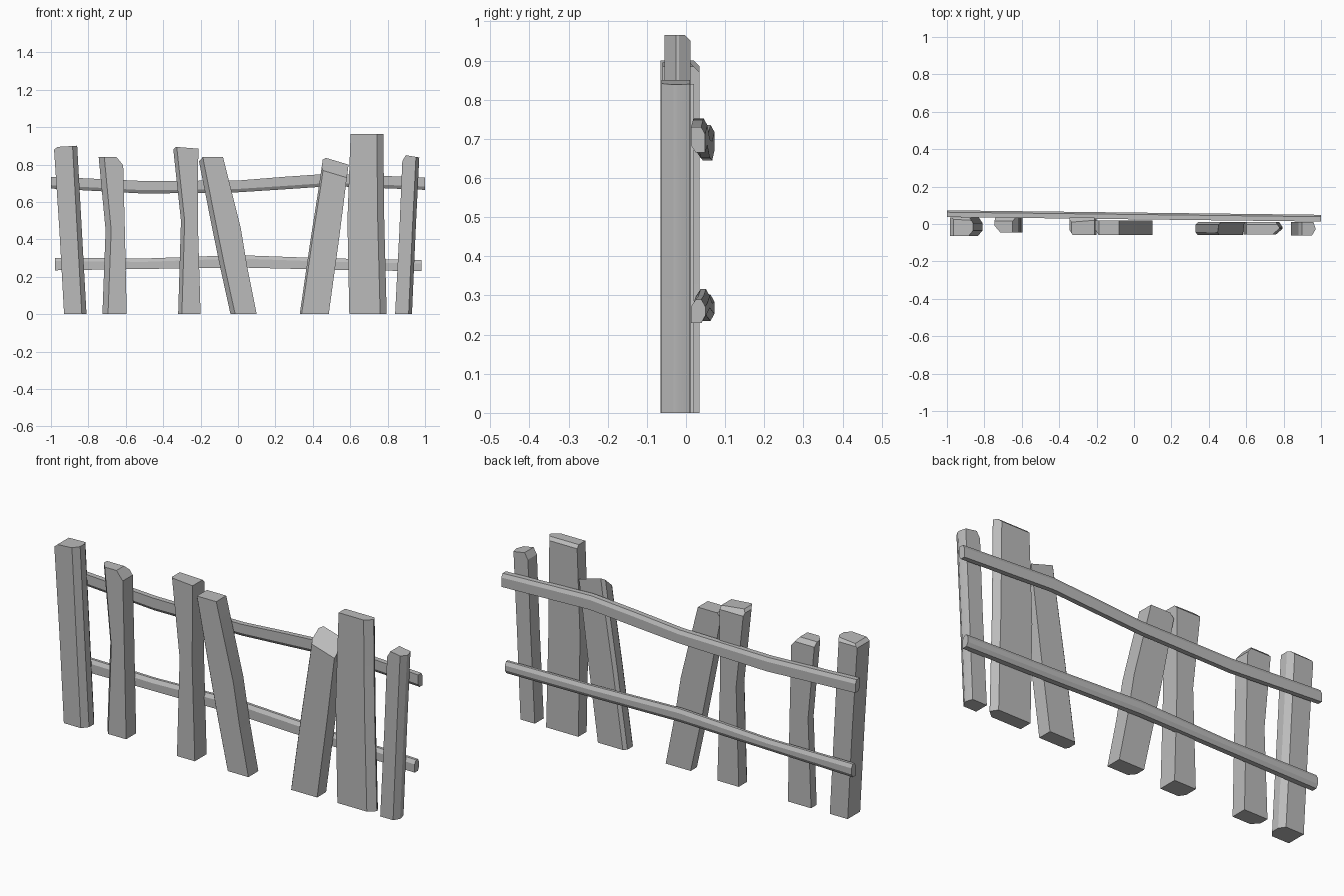
import bpy, bmesh, math
from mathutils import Vector

cube = bpy.data.objects.get("Cube")
if cube:
    bpy.data.objects.remove(cube, do_unlink=True)

grey = bpy.data.materials.new("weathered_grey")
grey.use_nodes = True
grey.diffuse_color = (0.5, 0.5, 0.5, 1)
grey.node_tree.nodes["Principled BSDF"].inputs["Base Color"].default_value = grey.diffuse_color


def outline(a0, a1, b0, b1, chamfers, depth):
    """Rectangle whose corners may be chamfered, going round from (a0, b0)."""
    corners = [(a0, b0, 1, 1), (a1, b0, -1, 1), (a1, b1, -1, -1), (a0, b1, 1, -1)]
    pts = []
    for i, ((a, b, sa, sb), w) in enumerate(zip(corners, chamfers)):
        if w:
            pair = [(a, b + sb * depth), (a + sa * w, b)]
            pts += pair if i % 2 == 0 else pair[::-1]
        else:
            pts.append((a, b))
    return pts


def loft(name, rings, cuts=()):
    """Skin a row of matching rings, then slice the ends with planes."""
    bm = bmesh.new()
    rows = [[bm.verts.new(p) for p in ring] for ring in rings]
    n = len(rows[0])
    for lo, hi in zip(rows, rows[1:]):
        for i in range(n):
            j = (i + 1) % n
            bm.faces.new((lo[i], lo[j], hi[j], hi[i]))
    bm.faces.new(rows[0][::-1])
    bm.faces.new(rows[-1])
    for point, normal in cuts:
        geom = bm.verts[:] + bm.edges[:] + bm.faces[:]
        res = bmesh.ops.bisect_plane(bm, geom=geom, plane_co=point, plane_no=normal, clear_outer=True)
        rim = [e for e in res["geom_cut"] if isinstance(e, bmesh.types.BMEdge)]
        if rim:
            bmesh.ops.contextual_create(bm, geom=rim)
    bmesh.ops.recalc_face_normals(bm, faces=bm.faces[:])
    mesh = bpy.data.meshes.new(name)
    bm.to_mesh(mesh)
    bm.free()
    mesh.materials.append(grey)
    obj = bpy.data.objects.new(name, mesh)
    bpy.context.collection.objects.link(obj)
    bpy.ops.object.select_all(action="DESELECT")
    obj.select_set(True)
    bpy.context.view_layer.objects.active = obj
    bpy.ops.object.shade_smooth_by_angle(angle=math.radians(25))


def picket(name, levels, y0, y1, chamfers, depth, cuts):
    """Upright board: levels are (height, left x, right x)."""
    rings = [[(x, y, z) for x, y in outline(xa, xb, y0, y1, chamfers, depth)]
             for z, xa, xb in levels]
    loft(name, rings, cuts)


# Pickets; chamfers run front -x, front +x, back +x, back -x
picket("picket_1", [(0, -.93, -.81), (.45, -.955, -.835), (.905, -.985, -.86)],
       -.065, .035, (0, .025, .02, 0), .03,
       [((-.965, 0, .895), (-1, 0, 1.2)), ((0, .02, .9), (0, 1, 1)),
        ((-.96, 0, .895), (-.06, 0, 1))])
picket("picket_2", [(0, -.725, -.595), (.45, -.708, -.605), (.84, -.745, -.615)],
       -.045, .035, (.03, 0, 0, 0), .035,
       [((-.645, 0, .835), (1, 0, .8)), ((0, .02, .835), (0, 1, 1))])
picket("picket_3", [(0, -.32, -.2), (.5, -.305, -.215), (.9, -.348, -.212)],
       -.06, .035, (.02, 0, 0, 0), .03,
       [((-.335, 0, .893), (-1, 0, 1)), ((-.335, 0, .895), (.08, 0, 1)),
        ((0, .015, .89), (0, 1, 1))])
picket("picket_4", [(0, -.04, .1), (.25, -.095, .05), (.46, -.138, .015), (.84, -.213, -.08)],
       -.06, .02, (.025, 0, 0, 0), .03,
       [((-.19, 0, .838), (-1, 0, .9))])
picket("picket_5", [(0, .33, .485), (.4, .388, .54), (.7, .435, .578), (.96, .472, .612)],
       -.06, .012, (.01, 0, 0, .015), .015,
       [((.47, 0, .95), (.42, 0, 1)), ((0, -.035, .93), (.3, -1, 1))])
picket("picket_6", [(0, .595, .795), (.5, .585, .782), (.965, .602, .777)],
       -.055, .012, (0, .035, .02, 0), .03,
       [((0, -.003, .965), (0, 1, 1))])
picket("picket_7", [(0, .84, .93), (.45, .863, .95), (.855, .88, .97)],
       -.062, .01, (0, .018, .01, 0), .03,
       [((.897, 0, .85), (-1, 0, .6)), ((.9, 0, .85), (.17, 0, 1))])


def rail(name, stations, chamfers):
    """Long bent board: stations are (x, bottom z, top z), drifting forward to +x."""
    rings = []
    for x, z0, z1 in stations:
        y = .028 - .012 * x
        rings.append([(x, b, c) for b, c in outline(y - .003, y + .033, z0, z1, chamfers, .018)])
    loft(name, rings)


# Rails; chamfers run front bottom, back bottom, back top, front top
rail("upper_rail", [(-1, .672, .735), (-.5, .645, .712), (0, .652, .715),
                    (.25, .668, .735), (.5, .685, .752), (1, .665, .73)],
     (.012, 0, .01, 0))
rail("lower_rail", [(-.978, .235, .302), (-.5, .242, .298), (0, .25, .316),
                    (.5, .238, .298), (.98, .23, .29)],
     (0, .01, .01, .012))
